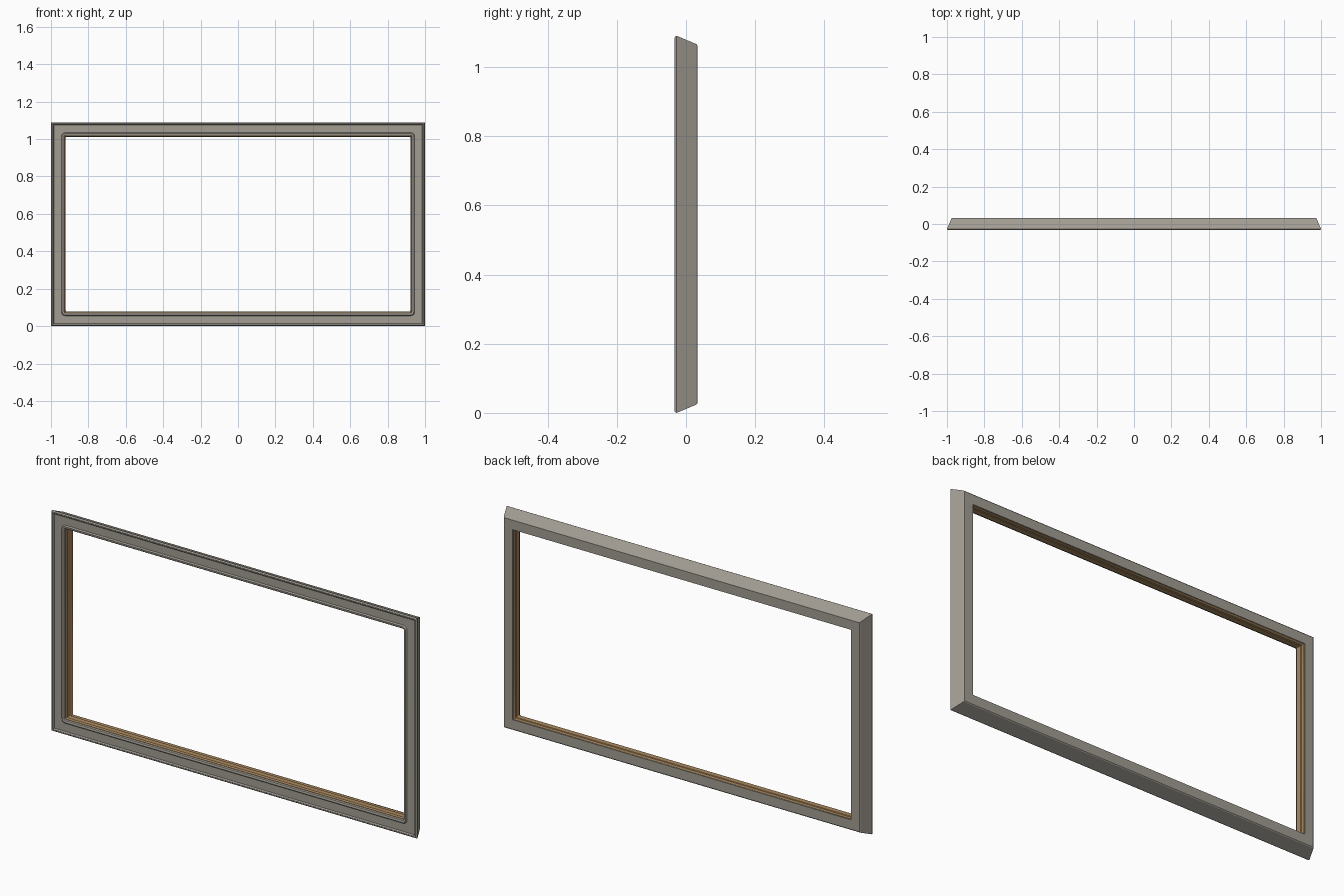
import bpy, bmesh, math

if "Cube" in bpy.data.objects:
    bpy.data.objects.remove(bpy.data.objects["Cube"])

WIDTH, HEIGHT = 2.0, 1.09
STEPS = 5


def material(name, color):
    m = bpy.data.materials.new(name)
    m.use_nodes = True
    m.diffuse_color = (*color, 1)
    m.node_tree.nodes["Principled BSDF"].inputs["Base Color"].default_value = (*color, 1)
    return m


def rounded_loop(bm, inset, y, radius):
    """Ring of vertices following a rounded rectangle, inset from the outline."""
    verts = []
    hx, hz = WIDTH / 2 - inset - radius, HEIGHT / 2 - inset - radius
    for corner, (sx, sz) in enumerate(((1, 1), (-1, 1), (-1, -1), (1, -1))):
        for k in range(STEPS):
            a = (corner + k / (STEPS - 1)) * math.pi / 2
            verts.append(bm.verts.new((sx * hx + radius * math.cos(a), y,
                                       HEIGHT / 2 + sz * hz + radius * math.sin(a))))
    return verts


def moulding(name, profile, mat):
    """Sweep a closed profile of (inset, y, corner radius) around the opening."""
    bm = bmesh.new()
    loops = [rounded_loop(bm, *p) for p in profile]
    for a, b in zip(loops, loops[1:] + loops[:1]):
        for i in range(len(a)):
            j = (i + 1) % len(a)
            bm.faces.new((a[i], a[j], b[j], b[i]))
    bmesh.ops.remove_doubles(bm, verts=bm.verts, dist=1e-5)
    bmesh.ops.recalc_face_normals(bm, faces=bm.faces)
    mesh = bpy.data.meshes.new(name)
    bm.to_mesh(mesh)
    bm.free()
    mesh.materials.append(mat)
    obj = bpy.data.objects.new(name, mesh)
    bpy.context.collection.objects.link(obj)
    bpy.ops.object.select_all(action="DESELECT")
    obj.select_set(True)
    bpy.context.view_layer.objects.active = obj
    bpy.ops.object.shade_smooth_by_angle(angle=math.radians(30))


grey = material("warm grey", (0.36, 0.335, 0.29))
wood = material("tan wood", (0.40, 0.25, 0.115))

# Outer frame: tapered sides, raised outer rim, flat face, rounded inner lip
moulding("outer_frame", [
    (0.075, 0.033, 0), (0.028, 0.033, 0), (0.024, 0.030, 0),
    (0.000, -0.027, 0), (0.002, -0.031, 0), (0.005, -0.033, 0),
    (0.010, -0.033, 0), (0.013, -0.031, 0), (0.015, -0.027, 0),
    (0.055, -0.027, 0.022), (0.057, -0.031, 0.020), (0.060, -0.033, 0.017),
    (0.066, -0.033, 0.012), (0.070, -0.031, 0.008), (0.072, -0.026, 0.006),
    (0.072, -0.020, 0.006), (0.072, 0.020, 0), (0.075, 0.028, 0)], grey)

# Wooden lining of the opening, with a shallow step towards the back
moulding("inner_lining", [
    (0.068, -0.022, 0.006), (0.074, -0.022, 0.005), (0.079, -0.016, 0.004),
    (0.079, 0.010, 0.004), (0.076, 0.012, 0.003), (0.076, 0.030, 0),
    (0.068, 0.030, 0)], wood)
